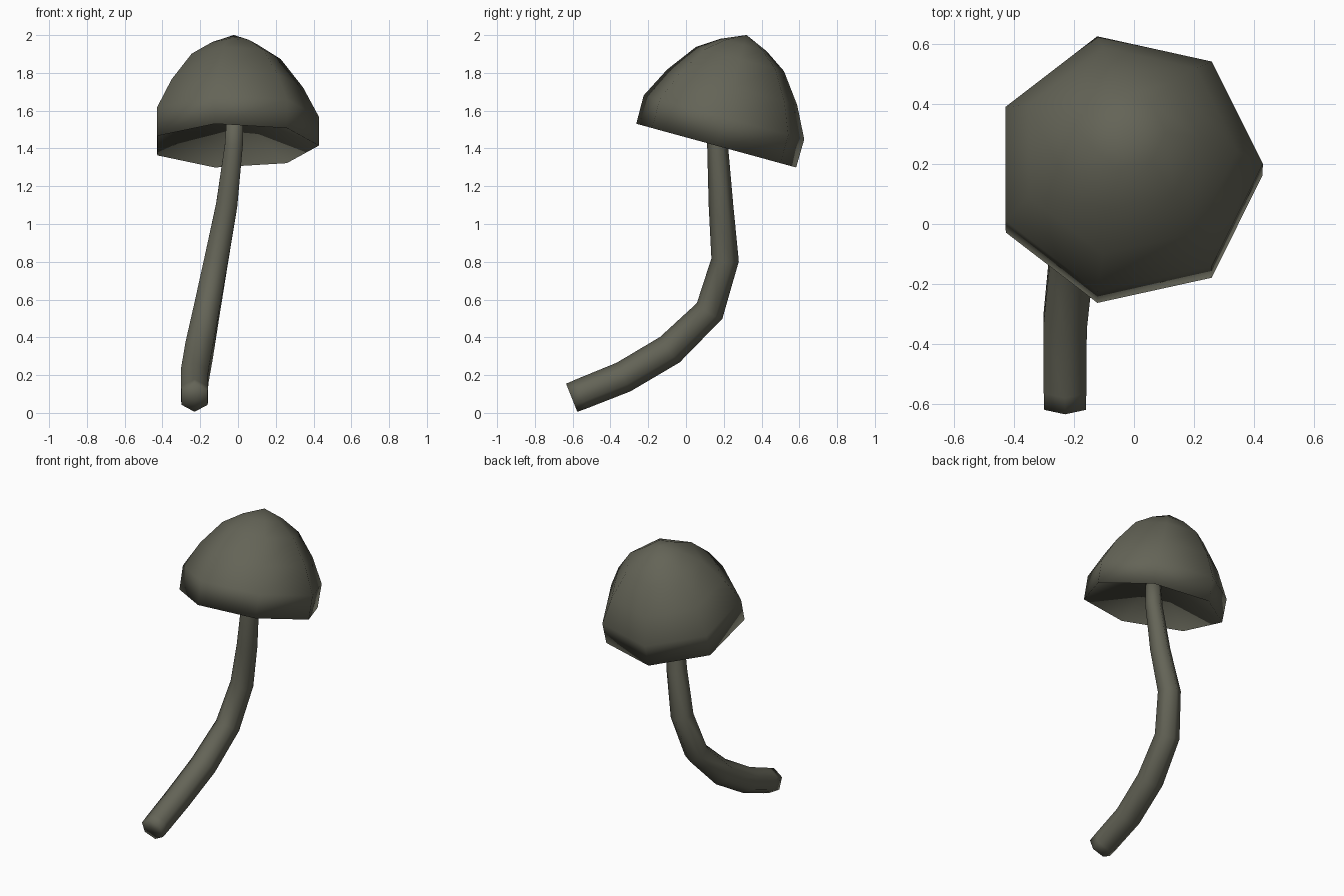
import bpy, math
from mathutils import Vector, Matrix

if "Cube" in bpy.data.objects:
    bpy.data.objects.remove(bpy.data.objects["Cube"])

olive = bpy.data.materials.new("olive_grey")
olive.diffuse_color = (0.127, 0.127, 0.095, 1)
olive.use_nodes = True
olive.node_tree.nodes["Principled BSDF"].inputs["Base Color"].default_value = olive.diffuse_color


def make_object(name, verts, faces):
    mesh = bpy.data.meshes.new(name)
    mesh.from_pydata(verts, [], faces)
    mesh.materials.append(olive)
    for p in mesh.polygons:
        p.use_smooth = True
    obj = bpy.data.objects.new(name, mesh)
    bpy.context.collection.objects.link(obj)
    return obj


def loft(name, rings, start, end):
    """Skin equal-sized rings and close both ends with a fan to a centre point."""
    n = len(rings[0])
    verts = [v for r in rings for v in r] + [start, end]
    faces = []
    last = (len(rings) - 1) * n
    s, e = len(verts) - 2, len(verts) - 1
    for k in range(n):
        k2 = (k + 1) % n
        for i in range(len(rings) - 1):
            a, b = i * n, (i + 1) * n
            faces.append((a + k, a + k2, b + k2, b + k))
        faces.append((s, k2, k))
        faces.append((e, last + k, last + k2))
    return make_object(name, verts, faces)


# Cap: seven-sided dome leaning back, hollow underneath
tilt = Matrix.Translation((-0.022, 0.16, 1.415)) @ Matrix.Rotation(-0.267, 4, 'X')
profile = [(0.45, 0.0), (0.452, 0.155), (0.366, 0.32), (0.248, 0.475), (0.128, 0.553)]
rings = [[tilt @ Vector((r * math.cos(k * math.tau / 7), r * math.sin(k * math.tau / 7), h))
          for k in range(7)] for r, h in profile]
loft("mushroom_cap", rings, tilt @ Vector((0, 0, 0.2)), tilt @ Vector((0, 0, 0.607)))

# Stem: six-sided tapering tube along a curved path (x, y, z, radius)
path = [(-0.23, -0.605, 0.08, 0.08), (-0.23, -0.55, 0.102, 0.082),
        (-0.23, -0.33, 0.19, 0.084), (-0.205, -0.085, 0.335, 0.085),
        (-0.166, 0.125, 0.54, 0.079), (-0.115, 0.207, 0.81, 0.073),
        (-0.06, 0.185, 1.10, 0.065), (-0.022, 0.167, 1.42, 0.055),
        (-0.015, 0.172, 1.59, 0.05)]
points = [Vector(p[:3]) for p in path]
rings = []
for i, p in enumerate(points):
    before = (p - points[i - 1]).normalized() if i else Vector()
    after = (points[i + 1] - p).normalized() if i + 1 < len(points) else Vector()
    t = (before + after).normalized()
    side = (Vector((1, 0, 0)) - t * t.x).normalized()
    up = side.cross(t)
    rings.append([p + path[i][3] * (up * math.cos(k * math.tau / 6) - side * math.sin(k * math.tau / 6))
                  for k in range(6)])
loft("mushroom_stem", rings, points[0], points[-1])
